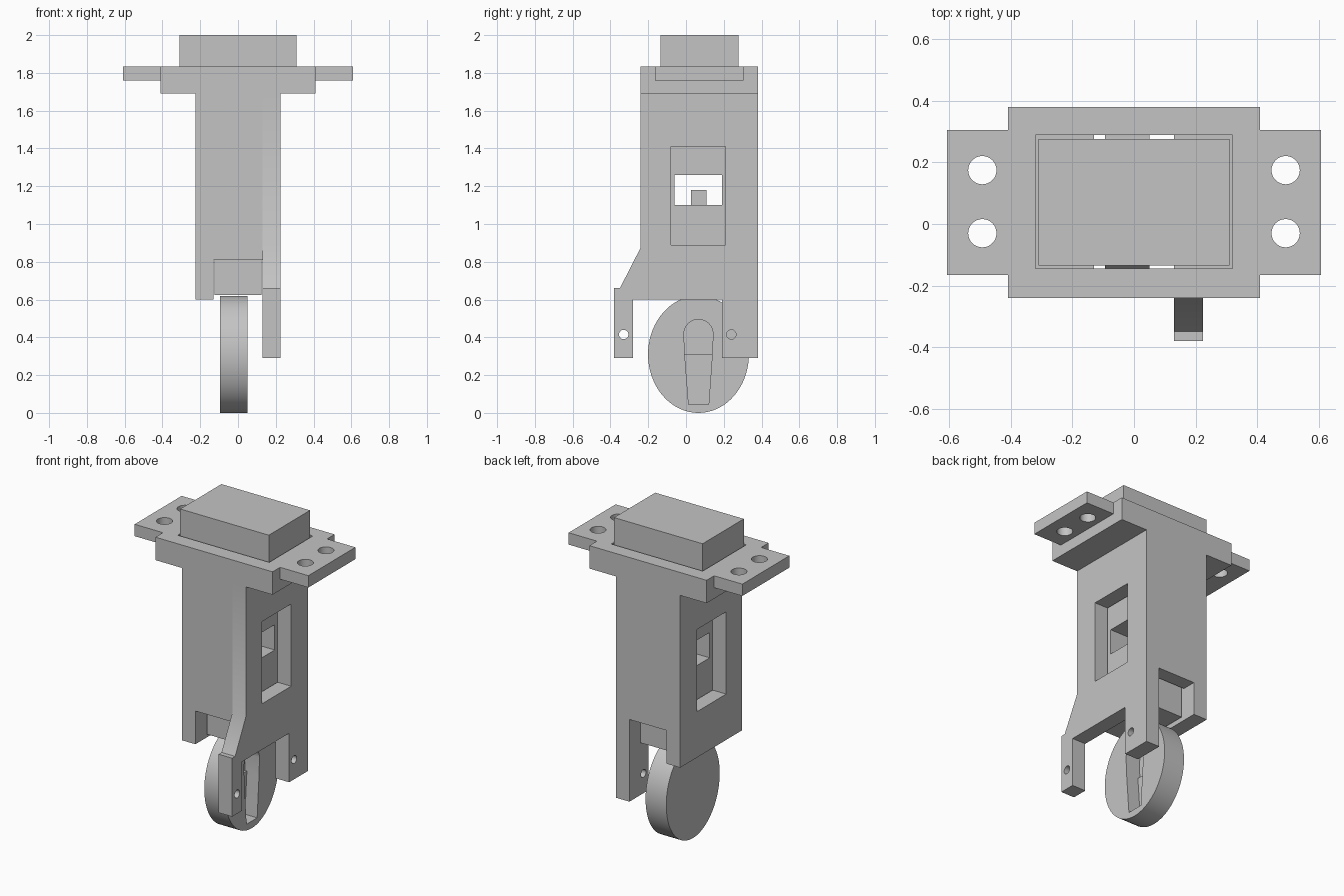
import bpy, math

if "Cube" in bpy.data.objects:
    bpy.data.objects.remove(bpy.data.objects["Cube"])

grey = bpy.data.materials.new("plain grey")
grey.diffuse_color = (0.55, 0.55, 0.55, 1)
grey.use_nodes = True
grey.node_tree.nodes["Principled BSDF"].inputs["Base Color"].default_value = grey.diffuse_color


def make(name, verts, faces):
    mesh = bpy.data.meshes.new(name)
    mesh.from_pydata(verts, [], faces)
    mesh.materials.append(grey)
    ob = bpy.data.objects.new(name, mesh)
    bpy.context.collection.objects.link(ob)
    return ob


def prism(name, profile, lo, hi, axis="x"):
    """Extrude a counter-clockwise profile, (y, z) along x or (x, y) along z."""
    n = len(profile)
    place = (lambda p, t: (t, p[0], p[1])) if axis == "x" else (lambda p, t: (p[0], p[1], t))
    verts = [place(p, lo) for p in profile] + [place(p, hi) for p in profile]
    faces = [tuple(reversed(range(n))), tuple(range(n, 2 * n))]
    faces += [(i, (i + 1) % n, n + (i + 1) % n, n + i) for i in range(n)]
    return make(name, verts, faces)


def box(name, x0, x1, y0, y1, z0, z1):
    return prism(name, [(x0, y0), (x1, y0), (x1, y1), (x0, y1)], z0, z1, "z")


def ellipse(cx, cy, rx, ry, n=32, start=0.0, sweep=2 * math.pi, closed=True):
    k = n if closed else n - 1
    return [(cx + rx * math.cos(start + sweep * i / k),
             cy + ry * math.sin(start + sweep * i / k)) for i in range(n)]


def cut(ob, *cutters):
    for c in cutters:
        c.hide_render = True
        mod = ob.modifiers.new("cut", "BOOLEAN")
        mod.operation = "DIFFERENCE"
        mod.solver = "EXACT"
        mod.object = c
        bpy.context.view_layer.objects.active = ob
        bpy.ops.object.modifier_apply(modifier=mod.name)
        bpy.data.objects.remove(c, do_unlink=True)


def smooth(ob):
    bpy.ops.object.select_all(action="DESELECT")
    ob.select_set(True)
    bpy.context.view_layer.objects.active = ob
    bpy.ops.object.shade_smooth_by_angle(angle=math.radians(30))


# Right wall with its two drilled legs and window opening
right_wall = prism("right_wall", [
    (-0.24, 1.69), (-0.24, 0.875), (-0.35, 0.66), (-0.38, 0.66), (-0.38, 0.29),
    (-0.28, 0.29), (-0.28, 0.60), (0.19, 0.60), (0.19, 0.29), (0.38, 0.29),
    (0.38, 1.69)], 0.13, 0.225)
cut(right_wall,
    box("window_cutter", 0, 0.5, -0.08, 0.21, 0.89, 1.41),
    prism("hole_cutter", ellipse(-0.33, 0.415, 0.025, 0.025), 0, 0.5),
    prism("hole_cutter", ellipse(0.24, 0.415, 0.025, 0.025), 0, 0.5))
smooth(right_wall)

# Left wall, shorter, with the same window
left_wall = box("left_wall", -0.225, -0.13, -0.24, 0.38, 0.60, 1.69)
cut(left_wall, box("window_cutter", -0.5, 0, -0.08, 0.21, 0.89, 1.41))

# Front and back walls stop above the wheel to leave notches
box("front_wall", -0.13, 0.13, -0.24, -0.145, 0.81, 1.69)
box("back_wall", -0.13, 0.13, 0.29, 0.38, 0.81, 1.69)

# Collar with a stepped socket
collar = box("collar", -0.41, 0.41, -0.24, 0.38, 1.69, 1.835)
cut(collar,
    box("socket_cutter", -0.32, 0.32, -0.145, 0.29, 1.755, 2.2),
    box("shaft_cutter", -0.13, 0.13, -0.145, 0.29, 1.5, 1.9))

# Mounting ears with two bolt holes each
for side, name in ((-1, "left_ear"), (1, "right_ear")):
    x0, x1 = sorted((side * 0.41, side * 0.608))
    ear = box(name, x0, x1, -0.165, 0.305, 1.76, 1.835)
    cut(ear, *[prism("bolt_cutter", ellipse(side * 0.493, y, 0.046, 0.046), 1.5, 2, "z")
               for y in (-0.03, 0.175)])
    smooth(ear)

# Inner block: a wide head over a narrow stem with a slot through it
box("block_head", -0.31, 0.31, -0.135, 0.277, 1.765, 2.0)
stem = box("block_stem", -0.124, 0.124, -0.135, 0.277, 0.625, 1.765)
cut(stem, box("slot_cutter", -0.5, 0.5, -0.06, 0.19, 1.10, 1.26))
box("slot_tab", -0.04, 0.04, 0.027, 0.108, 1.10, 1.18)

# Wheel with a rounded, tapering pocket in its right face
wheel = prism("wheel", ellipse(0.066, 0.31, 0.267, 0.31, 72), -0.095, 0.05)
pocket = ellipse(0.066, 0.418, 0.077, 0.077, 17, 0, math.pi, False)
upper = pocket + [(-0.007, 0.312), (0.139, 0.312)]
lower = [(0.139, 0.312), (-0.007, 0.312), (0.014, 0.045), (0.120, 0.045)]
cut(wheel,
    prism("pocket_cutter", upper, -0.05, 0.2),
    prism("pocket_cutter", lower, -0.035, 0.2))
smooth(wheel)
